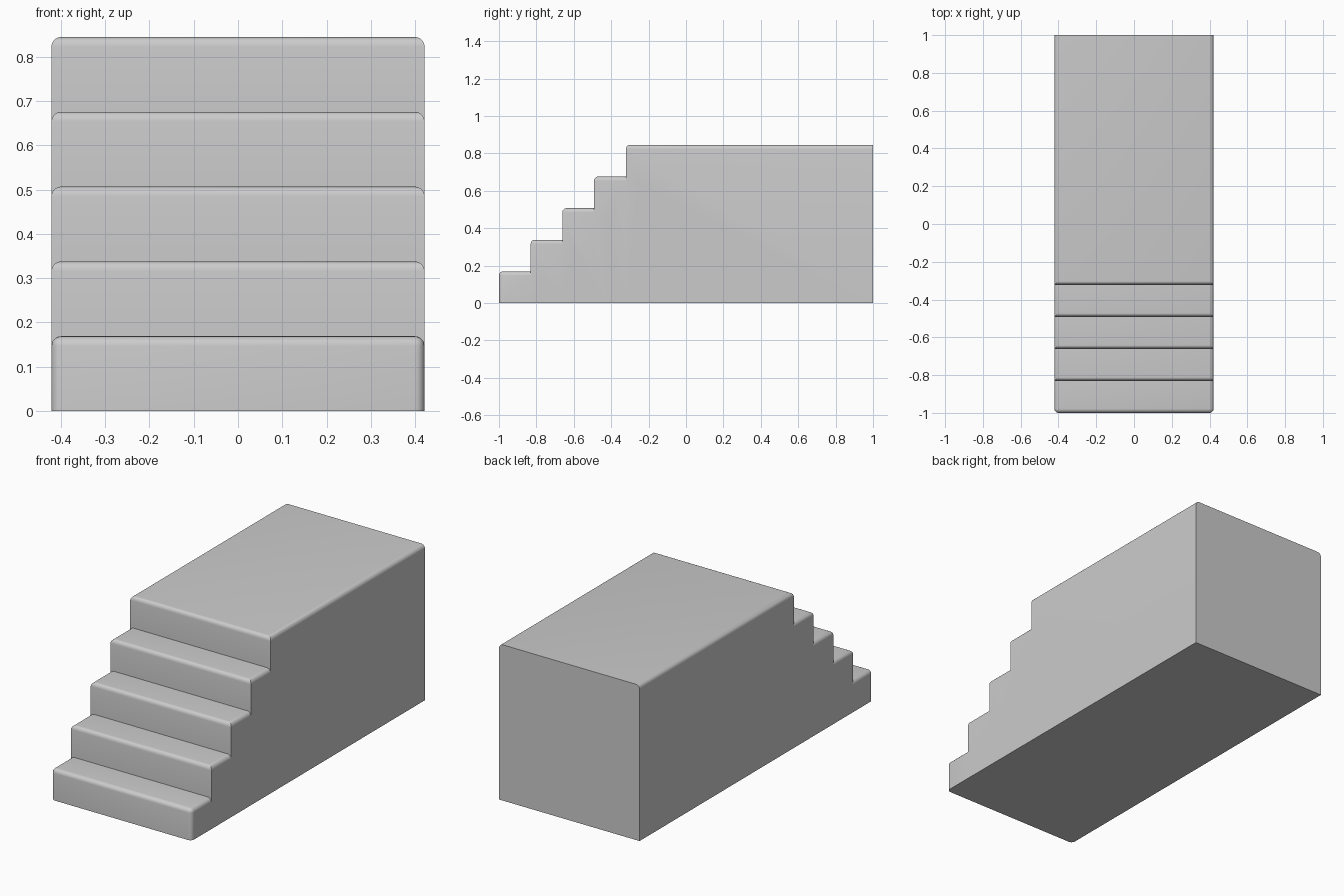
import bpy, bmesh
from math import radians

if "Cube" in bpy.data.objects:
    bpy.data.objects.remove(bpy.data.objects["Cube"])

STEPS = 5
HALF_W = 0.4215
RISE = 0.169
RUN = 0.1695
ROUND = 0.022


def rounded_block(name, y0, y1, height):
    """Block standing on z = 0 with rounded front corners and top edges."""
    bm = bmesh.new()
    bmesh.ops.create_cube(bm, size=1)
    for v in bm.verts:
        v.co = (HALF_W if v.co.x > 0 else -HALF_W,
                y1 if v.co.y > 0 else y0,
                height if v.co.z > 0 else 0)

    def is_rounded(e):
        a, b = e.verts
        on_top = a.co.z > 0 and b.co.z > 0
        on_front = a.co.y == y0 and b.co.y == y0
        on_back = a.co.y == y1 and b.co.y == y1
        on_floor = a.co.z == 0 and b.co.z == 0
        return (on_top or on_front) and not on_back and not on_floor

    bmesh.ops.bevel(bm, geom=[e for e in bm.edges if is_rounded(e)],
                    offset=ROUND, segments=5, profile=0.5, affect='EDGES')
    bmesh.ops.recalc_face_normals(bm, faces=bm.faces)
    mesh = bpy.data.meshes.new(name)
    bm.to_mesh(mesh)
    bm.free()
    ob = bpy.data.objects.new(name, mesh)
    bpy.context.collection.objects.link(ob)
    return ob


# Top landing
top_front = -1 + (STEPS - 1) * RUN
stairs = rounded_block("staircase", top_front, 1.0, STEPS * RISE)
bpy.context.view_layer.objects.active = stairs
stairs.select_set(True)

# Lower steps, each running slightly into the next, merged into one solid
for i in reversed(range(STEPS - 1)):
    y = -1 + i * RUN
    step = rounded_block(f"step_{i + 1}", y, y + RUN + 0.06, (i + 1) * RISE)
    mod = stairs.modifiers.new("union", 'BOOLEAN')
    mod.operation = 'UNION'
    mod.solver = 'EXACT'
    mod.object = step
    bpy.ops.object.modifier_apply(modifier=mod.name)
    bpy.data.objects.remove(step)

# Smooth rounded noses, crisp inner corners
bpy.ops.object.shade_smooth_by_angle(angle=radians(30))
